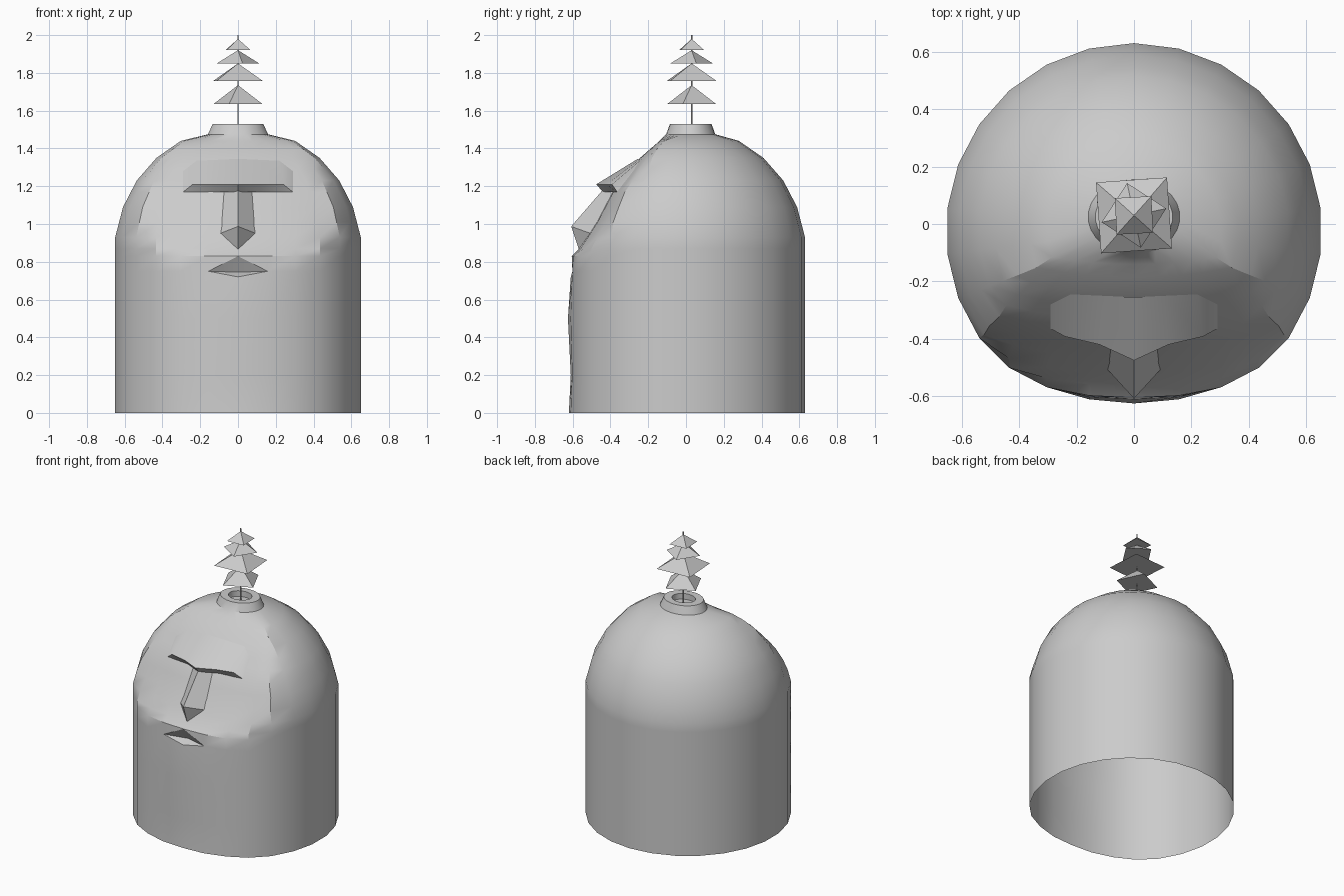
import bpy, bmesh, math

if "Cube" in bpy.data.objects:
    bpy.data.objects.remove(bpy.data.objects["Cube"])

SEG = 26


def lerp(table, z):
    for (z0, v0), (z1, v1) in zip(table, table[1:]):
        if z <= z1:
            return v0 + (v1 - v0) * (z - z0) / (z1 - z0)
    return table[-1][1]


def finish(name, bm, angle=30):
    bmesh.ops.recalc_face_normals(bm, faces=bm.faces)
    mesh = bpy.data.meshes.new(name)
    bm.to_mesh(mesh)
    bm.free()
    ob = bpy.data.objects.new(name, mesh)
    bpy.context.collection.objects.link(ob)
    bpy.ops.object.select_all(action='DESELECT')
    ob.select_set(True)
    bpy.context.view_layer.objects.active = ob
    if angle:
        bpy.ops.object.shade_smooth_by_angle(angle=math.radians(angle))
    return ob


# Domed shell: revolved profile, flattened at the front to form the face
radius = [(0, .655), (.93, .655), (1.09, .613), (1.23, .54), (1.35, .435), (1.44, .305)]
face_y = [(0, -.62), (.2, -.61), (.5, -.626), (.72, -.61), (.83, -.605), (.87, -.565),
          (1.0, -.48), (1.17, -.39), (1.34, -.255), (1.44, -.14)]
levels = [0, .2, .5, .72, .75, .83, .87, .93, 1.01, 1.09, 1.17, 1.23, 1.29, 1.35, 1.40, 1.44]

bm = bmesh.new()
rings = []
for z in levels:
    r = lerp(radius, z)
    ring = []
    for i in range(SEG):
        a = 2 * math.pi * i / SEG
        c = math.cos(a)
        x, y = r * math.sin(a), -.025 - r * c
        y += .055 * max(0, (c - .66) / .34)
        y = max(y, lerp(face_y, z) + .3 * x * x)
        ring.append(bm.verts.new((x, y, z)))
    rings.append(ring)
rings[4][0].co = (0, -.555, .745)      # inner point of the mouth

# Neck, rim and shallow hole
for rx, ry, z in [(.16, .13, 1.475), (.135, .11, 1.53), (.08, .065, 1.53), (.08, .065, 1.49)]:
    rings.append([bm.verts.new((rx * math.sin(2 * math.pi * i / SEG),
                                .025 - ry * math.cos(2 * math.pi * i / SEG), z))
                  for i in range(SEG)])
for k in range(len(rings) - 1):
    lo, hi = rings[k], rings[k + 1]
    for i in range(SEG):
        j = (i + 1) % SEG
        if k in (3, 4) and i in (0, SEG - 1):   # mouth creases run to the corners
            side = j if i == 0 else i
            if k == 3:
                bm.faces.new((lo[0], lo[side], hi[side]))
                bm.faces.new((lo[0], hi[side], hi[0]))
            else:
                bm.faces.new((lo[0], lo[side], hi[0]))
                bm.faces.new((lo[side], hi[side], hi[0]))
        else:
            bm.faces.new((lo[i], lo[j], hi[j], hi[i]))
bm.faces.new(rings[-1])
finish("head_shell", bm)

# Brow: forehead slab with an overhanging lower edge
half = [(0, -.475, 1.21), (.12, -.42, 1.21), (.24, -.392, 1.21), (.29, -.365, 1.17)]
under = [(0, -.44, 1.17), (.12, -.385, 1.17), (.24, -.372, 1.17), (.29, -.365, 1.17)]
top = [(0, -.255, 1.345), (.11, -.25, 1.34), (.22, -.245, 1.335), (.29, -.28, 1.28)]
inner = [(0, -.37, 1.17), (.12, -.37, 1.17), (.24, -.365, 1.17), (.29, -.36, 1.17)]
bm = bmesh.new()
rows = []
for row in (top, half, under, inner):
    pts = [(-x, y, z) for x, y, z in row[:0:-1]] + row
    rows.append([bm.verts.new(p) for p in pts])
for a, b in zip(rows, rows[1:]):
    for i in range(6):
        bm.faces.new((a[i], a[i + 1], b[i + 1], b[i]))
bmesh.ops.remove_doubles(bm, verts=bm.verts, dist=.0005)
finish("brow", bm)

# Nose: faceted wedge
bm = bmesh.new()
bridge, tip, base = [bm.verts.new(p) for p in
                     [(0, -.445, 1.175), (0, -.608, .987), (0, -.56, .845)]]
for s in (-1, 1):
    wing = bm.verts.new((s * .108, -.49, .945))
    root = bm.verts.new((s * .085, -.375, 1.175))
    bm.faces.new((bridge, tip, wing, root))
    bm.faces.new((tip, base, wing))
finish("nose", bm)

# Plant stem
bm = bmesh.new()
bmesh.ops.create_cone(bm, cap_ends=True, segments=6, radius1=.004, radius2=.004, depth=.51)
bmesh.ops.translate(bm, verts=bm.verts, vec=(0, .03, 1.745))
finish("plant_stem", bm)

# Tiers of foliage: four-sided cones, each turned differently
for n, (r, z0, z1, turn) in enumerate([(.138, 1.635, 1.735, 70), (.175, 1.757, 1.85, 49),
                                       (.115, 1.85, 1.92, 12), (.09, 1.92, 1.98, 48)]):
    bm = bmesh.new()
    ring = [bm.verts.new((r * math.cos(math.radians(turn + 90 * i)),
                          .03 + r * math.sin(math.radians(turn + 90 * i)), z0))
            for i in range(4)]
    apex = bm.verts.new((0, .03, z1))
    for i in range(4):
        bm.faces.new((ring[i], ring[(i + 1) % 4], apex))
    bm.faces.new(ring[::-1])
    finish("foliage_tier_%d" % (n + 1), bm, 0)
